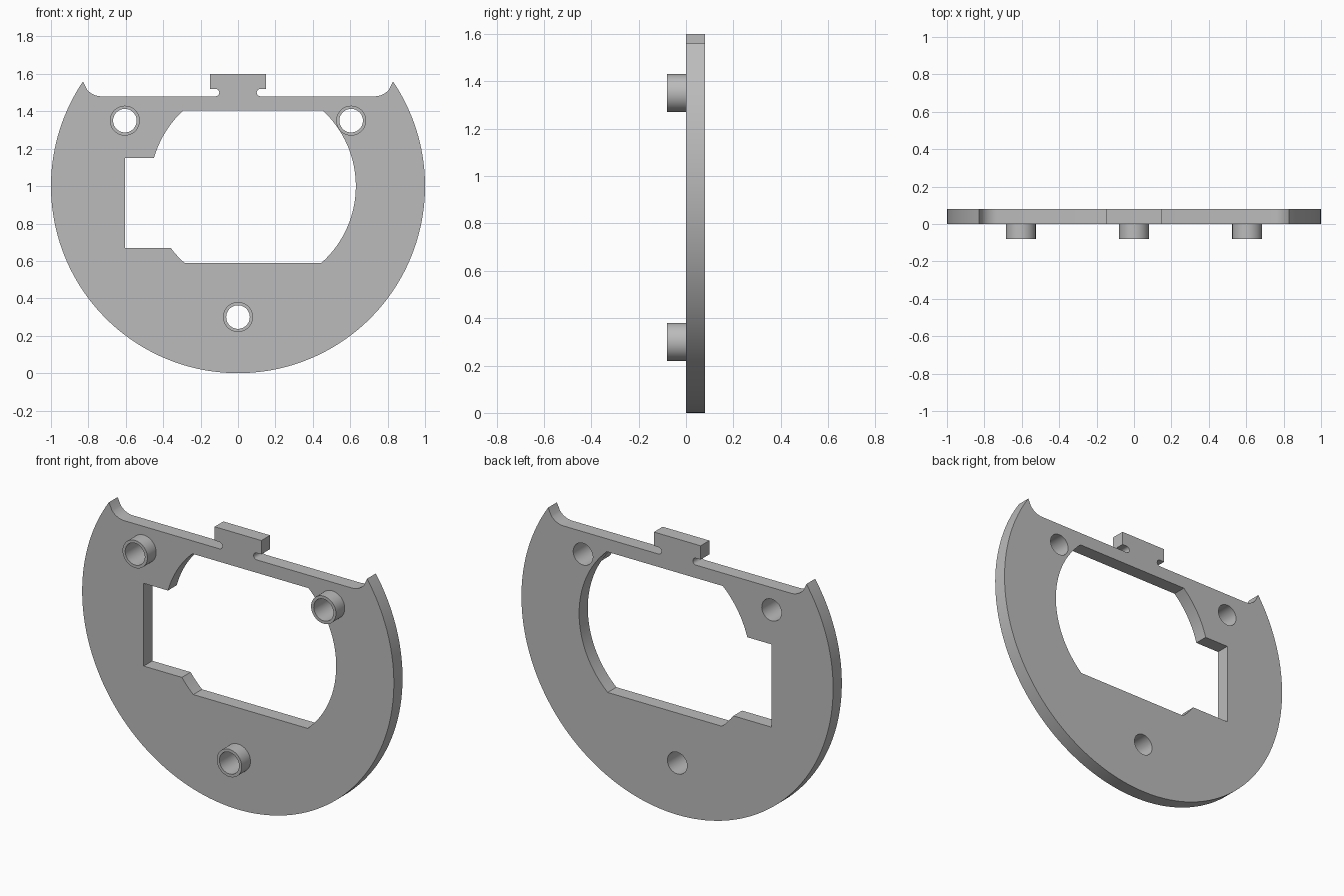
import bpy, bmesh
from math import sin, cos, asin, pi, radians
from mathutils import Matrix

if "Cube" in bpy.data.objects:
    bpy.data.objects.remove(bpy.data.objects["Cube"])

grey = bpy.data.materials.new("plain grey")
grey.use_nodes = True
grey.diffuse_color = (0.5, 0.5, 0.5, 1)
grey.node_tree.nodes["Principled BSDF"].inputs["Base Color"].default_value = (0.5, 0.5, 0.5, 1)


def arc(cx, cz, r, a0, a1, n):
    """Points on an arc from angle a0 to a1, in radians."""
    return [(cx + r * cos(a0 + (a1 - a0) * i / n), cz + r * sin(a0 + (a1 - a0) * i / n))
            for i in range(n + 1)]


def circle(cx, cz, r, n=48):
    return arc(cx, cz, r, 0, 2 * pi, n)[:-1]


def extrude_loops(name, loops, y0, y1):
    """Fill x-z loops (later ones are holes) and extrude them from y0 to y1."""
    curve = bpy.data.curves.new(name + "_profile", 'CURVE')
    curve.dimensions = '2D'
    curve.fill_mode = 'BOTH'
    curve.extrude = (y1 - y0) / 2
    for loop in loops:
        spline = curve.splines.new('POLY')
        spline.points.add(len(loop) - 1)
        for point, (x, z) in zip(spline.points, loop):
            point.co = (x, z, 0, 1)
        spline.use_cyclic_u = True
    helper = bpy.data.objects.new(name + "_helper", curve)
    bpy.context.collection.objects.link(helper)
    bpy.context.view_layer.update()
    mesh = bpy.data.meshes.new_from_object(
        helper.evaluated_get(bpy.context.evaluated_depsgraph_get()))
    bpy.data.objects.remove(helper)
    mesh.transform(Matrix.Translation((0, (y0 + y1) / 2, 0)) @ Matrix.Rotation(pi / 2, 4, 'X'))
    bm = bmesh.new()
    bm.from_mesh(mesh)
    bmesh.ops.remove_doubles(bm, verts=bm.verts, dist=0.0001)
    bmesh.ops.recalc_face_normals(bm, faces=bm.faces)
    bm.to_mesh(mesh)
    bm.free()
    mesh.materials.clear()
    mesh.materials.append(grey)
    obj = bpy.data.objects.new(name, mesh)
    bpy.context.collection.objects.link(obj)
    bpy.ops.object.select_all(action='DESELECT')
    obj.select_set(True)
    bpy.context.view_layer.objects.active = obj
    bpy.ops.object.shade_smooth_by_angle(angle=radians(30))
    return obj


# Right half of the top edge: horn, fillet, slot beside the tab, tab corner
tip = asin(0.56)
half_top = arc(0.73, 1.58, 0.10, radians(-38), -pi / 2, 8)
half_top += arc(0.12, 1.50, 0.02, 1.5 * pi, pi / 2, 8)
half_top += [(0.15, 1.52), (0.15, 1.60)]
mirrored_top = [(-x, z) for x, z in reversed(half_top)]
outline = arc(0, 1, 1, pi - tip, 2 * pi + tip, 120) + half_top + mirrored_top

# Central opening: truncated circle with a square notch on the left
cx, r = 0.08, 0.55
top, bottom, notch_top, notch_low = (asin(h / r) for h in (0.405, -0.41, 0.15, -0.33))
opening = arc(cx, 1, r, bottom, top, 32)
opening += arc(cx, 1, r, pi - top, pi - notch_top, 10)
opening += [(-0.605, 1.15), (-0.605, 0.67)]
opening += arc(cx, 1, r, pi - notch_low, pi - bottom, 4)

# Plate and its three hollow bosses
bosses = {"right_boss": (-0.605, 1.35), "left_boss": (0.605, 1.35), "lower_boss": (0, 0.30)}
holes = [circle(x, z, 0.063) for x, z in bosses.values()]
extrude_loops("plate", [outline, opening] + holes, 0, 0.08)
for (name, (x, z)), hole in zip(bosses.items(), holes):
    extrude_loops(name, [circle(x, z, 0.08), hole], -0.08, 0)
